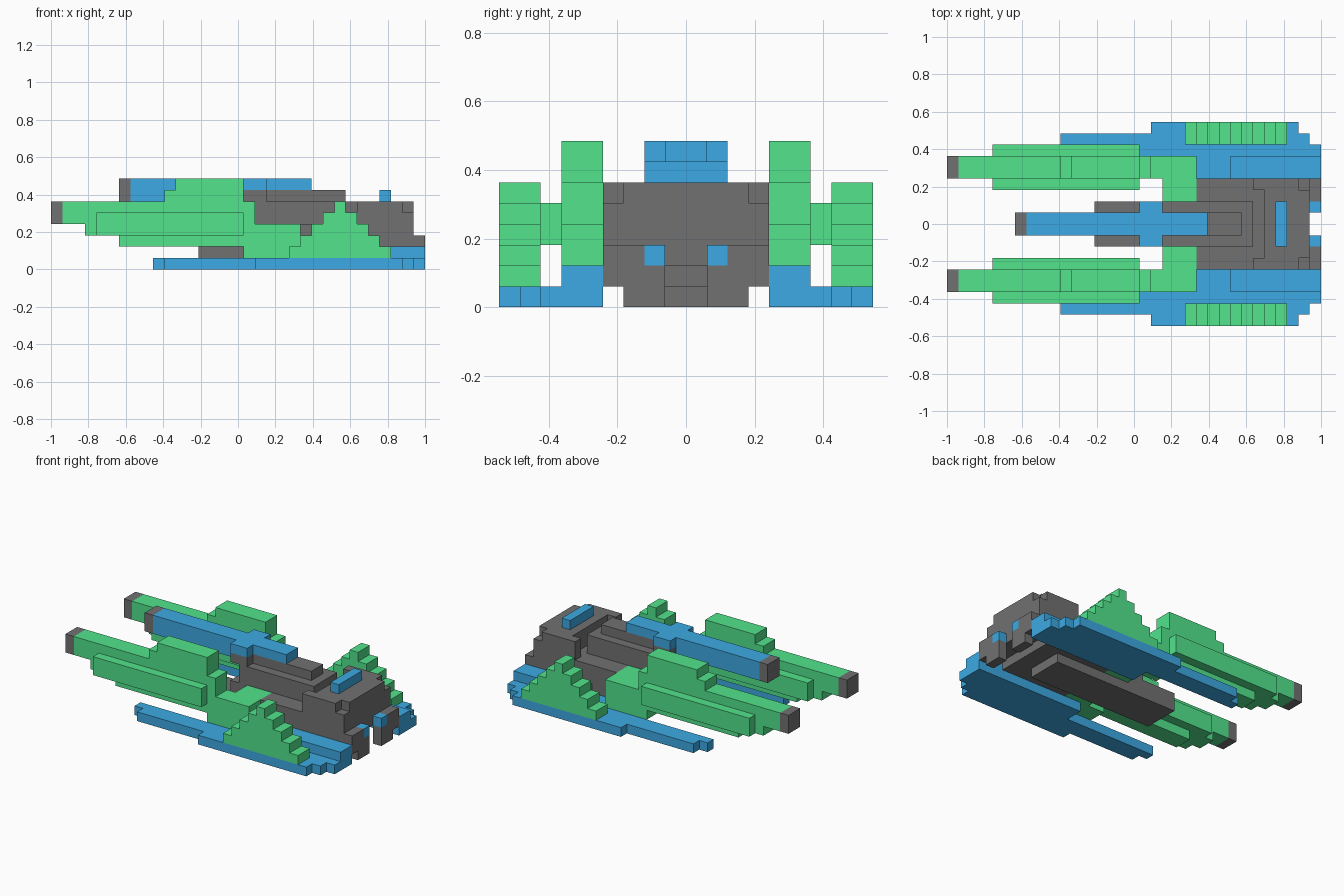
import bpy, bmesh

if "Cube" in bpy.data.objects:
    bpy.data.objects.remove(bpy.data.objects["Cube"])

U = 2 / 33  # block size: the model is 33 blocks long


def material(name, rgb):
    m = bpy.data.materials.new(name)
    m.diffuse_color = (*rgb, 1)
    m.use_nodes = True
    m.node_tree.nodes["Principled BSDF"].inputs["Base Color"].default_value = m.diffuse_color
    return m


GREY = material("dark grey", (0.165, 0.165, 0.165))
BLUE = material("blue", (0.046, 0.40, 0.77))
GREEN = material("green", (0.085, 0.77, 0.265))


def part(name, mat, boxes, mirror=False):
    """Boxes (x0, x1, y0, y1, z0, z1) in blocks; x counts from the left end."""
    bm = bmesh.new()
    for side in ((1, -1) if mirror else (1,)):
        for x0, x1, y0, y1, z0, z1 in boxes:
            for v in bmesh.ops.create_cube(bm, size=1)["verts"]:
                x = x1 if v.co.x > 0 else x0
                y = (y1 if v.co.y > 0 else y0)
                z = z1 if v.co.z > 0 else z0
                v.co = (x * U - 1, side * y * U, z * U)
    # each box is separate, so normals can be made consistent per box
    bmesh.ops.recalc_face_normals(bm, faces=bm.faces)
    me = bpy.data.meshes.new(name)
    bm.to_mesh(me)
    bm.free()
    me.materials.append(mat)
    ob = bpy.data.objects.new(name, me)
    bpy.context.collection.objects.link(ob)
    return ob


# Central hull, deck and rear block with a groove behind the ridge
part("keel", GREY, [(13, 28, -2, 2, 0, 1)])
part("hull_prow", GREY, [(13, 17, -2, 2, 1, 2)])
part("hull", GREY, [(17, 22, -2, 2, 1, 4), (22, 30, -4, 4, 1, 4),
                    (30, 32, -4, 4, 2, 4)])
part("hull_ridge", GREY, [(18, 27, -2, 2, 4, 6)])
part("rear_block", GREY, [(28, 32, -4, 4, 4, 5), (28, 31, -4, 4, 5, 6),
                          (31, 32, -3, 3, 5, 6)])
part("rear_block_arm", GREY, [(27, 28, 3, 4, 4, 6)], mirror=True)
part("tail_foot", GREY, [(32, 33, 2, 4, 1, 3), (32, 33, 1, 3, 0, 1),
                         (32, 33, 1, 2, 1, 2)], mirror=True)
part("tail_lamp", BLUE, [(32, 33, 1, 2, 2, 3)], mirror=True)
part("rear_plate", BLUE, [(29, 30, -2, 2, 6, 7)])

# Centre gun on its mount
part("centre_gun_mount", GREY, [(17, 19, -2, 2, 6, 7), (19, 26, -1, 1, 6, 7)])
part("centre_gun", BLUE, [(7, 17, -1, 1, 6, 8), (17, 23, -1, 1, 7, 8),
                          (17, 19, 1, 2, 7, 8), (17, 19, -2, -1, 7, 8)])
part("centre_gun_muzzle", GREY, [(6, 7, -1, 1, 6, 8)])

# Side guns: barrel, raised housing, rails, and arm joining the hull
part("side_gun_muzzle", GREY, [(0, 1, 4, 6, 4, 6)], mirror=True)
part("side_gun", GREEN, [(1, 18, 4, 6, 4, 6), (3, 17, 4, 6, 3, 4),
                         (6, 17, 4, 6, 2, 3), (10, 17, 4, 6, 6, 7),
                         (11, 17, 4, 6, 7, 8)], mirror=True)
part("side_gun_rail", GREEN, [(4, 17, 3, 4, 3, 5), (4, 17, 6, 7, 3, 5)], mirror=True)
part("side_gun_arm", GREEN, [(17, 22, 4, 6, 1, 4), (19, 22, 2, 4, 1, 4)], mirror=True)

# Low side runners with stepped ends
part("runner", BLUE, [(9, 10, 6, 7, 0, 1), (10, 18, 6, 8, 0, 1),
                      (18, 20, 6, 9, 0, 1), (20, 31, 4, 9, 0, 1),
                      (31, 32, 4, 8, 0, 1), (32, 33, 4, 7, 0, 1),
                      (25, 33, 4, 6, 1, 2)], mirror=True)

# Stepped fins rising to a peak
part("fin", GREEN, [(21 + i, 22 + i, 7, 9, 1, 6 - abs(i - 4)) for i in range(9)],
     mirror=True)
